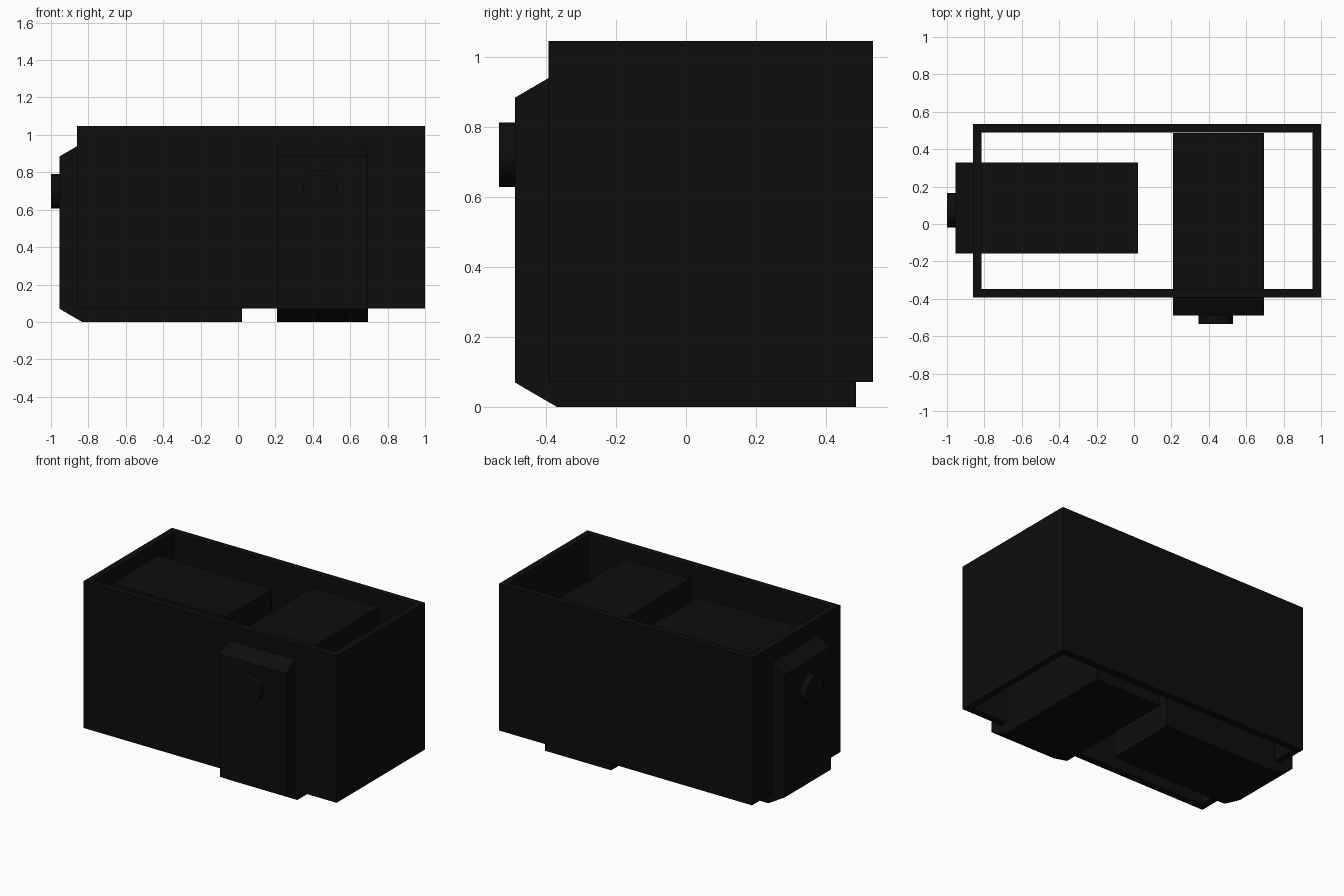
import bpy, bmesh, math
from mathutils import Matrix, Vector

cube = bpy.data.objects.get("Cube")
if cube:
    bpy.data.objects.remove(cube, do_unlink=True)

# Single near-black finish
black = bpy.data.materials.new("near_black")
black.use_nodes = True
colour = (0.004, 0.004, 0.004, 1)
black.diffuse_color = colour
black.node_tree.nodes["Principled BSDF"].inputs["Base Color"].default_value = colour


def finish(name, bm, matrix=Matrix()):
    bm.transform(matrix)
    bmesh.ops.recalc_face_normals(bm, faces=bm.faces)
    mesh = bpy.data.meshes.new(name)
    bm.to_mesh(mesh)
    bm.free()
    mesh.materials.append(black)
    obj = bpy.data.objects.new(name, mesh)
    bpy.context.collection.objects.link(obj)
    return obj


def extrude_profile(name, points, offset, matrix=Matrix()):
    bm = bmesh.new()
    face = bm.faces.new([bm.verts.new(p) for p in points])
    new = bmesh.ops.extrude_face_region(bm, geom=[face])["geom"]
    bmesh.ops.translate(bm, vec=Vector(offset),
                        verts=[v for v in new if isinstance(v, bmesh.types.BMVert)])
    return finish(name, bm, matrix)


# Outer frame: rectangular sleeve, open at top and bottom
X0, X1, Y0, Y1, Z0, Z1, WALL = -0.86, 1.0, -0.393, 0.535, 0.072, 1.047, 0.045
bm = bmesh.new()
rings = []
for inset in (0, WALL):
    for z in (Z0, Z1):
        rings.append([bm.verts.new((x, y, z)) for x, y in (
            (X0 + inset, Y0 + inset), (X1 - inset, Y0 + inset),
            (X1 - inset, Y1 - inset), (X0 + inset, Y1 - inset))])
outer_low, outer_top, inner_low, inner_top = rings
for a, b in ((outer_low, outer_top), (outer_top, inner_top),
             (inner_top, inner_low), (inner_low, outer_low)):
    for i in range(4):
        j = (i + 1) % 4
        bm.faces.new((a[i], a[j], b[j], b[i]))
finish("outer_frame", bm)

# Case side profile (y, z): nose end bevelled top and bottom, rear end square
WIDTH, LENGTH, HEIGHT = 0.486, 0.975, 0.955
profile = [(0, 0.07), (0.12, 0), (LENGTH, 0), (LENGTH, HEIGHT),
           (0.12, HEIGHT), (0, HEIGHT - 0.07)]


def add_case(prefix, matrix, knob_x, knob_z):
    extrude_profile(prefix + "_case", [(-WIDTH / 2, y, z) for y, z in profile],
                    (WIDTH, 0, 0), matrix)
    # Round knob on the nose
    bm = bmesh.new()
    bmesh.ops.create_cone(bm, cap_ends=True, segments=32, radius1=0.0925,
                          radius2=0.0925, depth=0.065)
    place = Matrix.Translation((knob_x, -0.0135, knob_z)) @ Matrix.Rotation(math.pi / 2, 4, 'X')
    knob = finish(prefix + "_knob", bm, matrix @ place)
    bpy.ops.object.select_all(action='DESELECT')
    knob.select_set(True)
    bpy.context.view_layer.objects.active = knob
    bpy.ops.object.shade_smooth_by_angle(angle=math.radians(30))


# One case passes through the front wall, the other through the right wall
add_case("front", Matrix.Translation((0.452, -0.489, 0)), -0.014, 0.722)
add_case("side", Matrix.Translation((-0.954, 0.085, 0)) @ Matrix.Rotation(-math.pi / 2, 4, 'Z'),
         0.012, 0.698)
